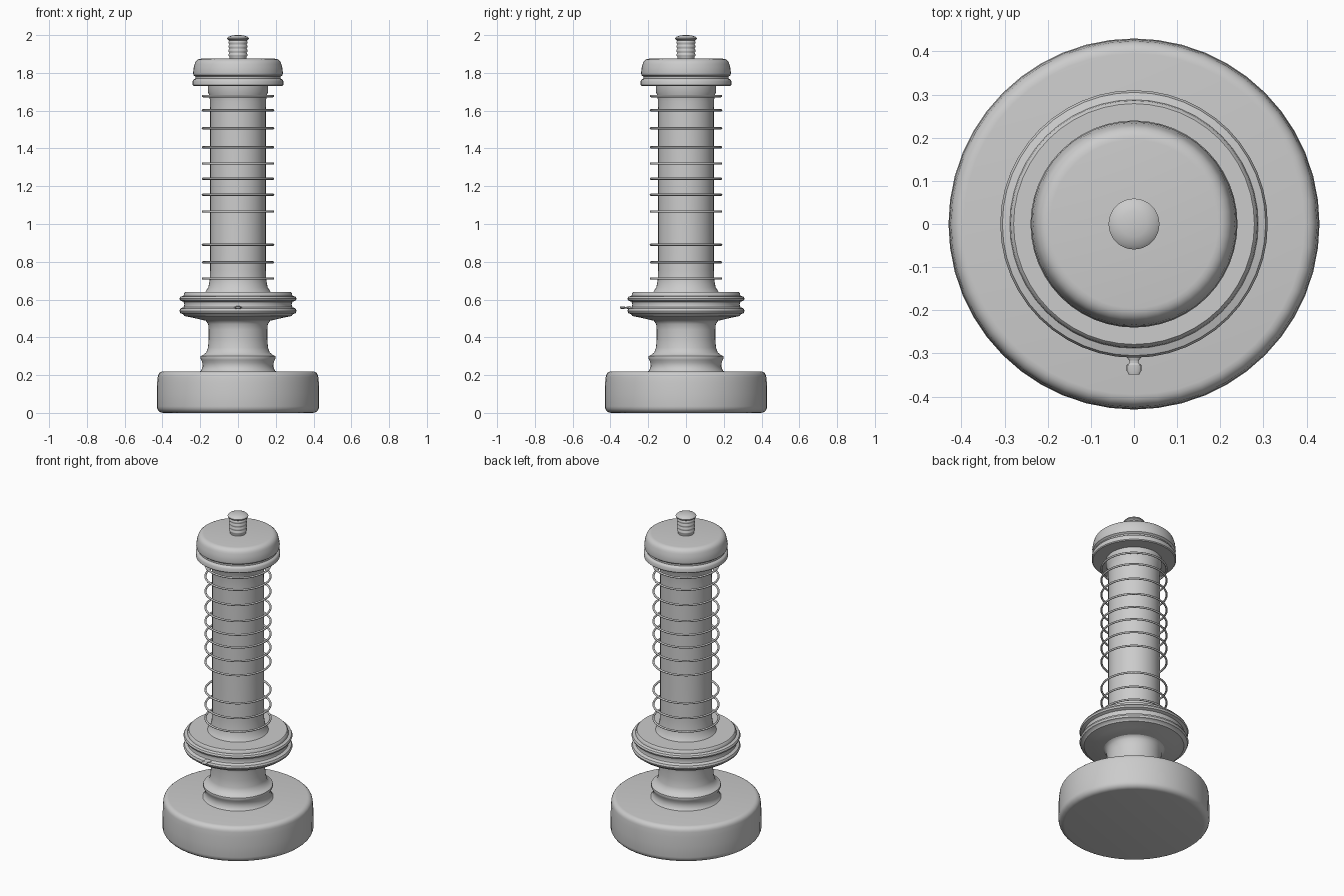
import bpy, bmesh, math
from math import sin, cos, pi


def finish(obj, angle=40):
    bpy.ops.object.select_all(action='DESELECT')
    obj.select_set(True)
    bpy.context.view_layer.objects.active = obj
    bpy.ops.object.shade_smooth_by_angle(angle=math.radians(angle))


def arc(cr, cz, rad, a0, a1, n=5):
    """Points of a rounded profile corner, angles in degrees."""
    steps = [math.radians(a0 + (a1 - a0) * i / n) for i in range(n + 1)]
    return [(cr + rad * cos(a), cz + rad * sin(a)) for a in steps]


def lathe(name, profile, segs=48):
    """Revolve (radius, z) points, listed bottom to top, with closed ends."""
    bm = bmesh.new()
    rings = [[bm.verts.new((r * cos(2 * pi * i / segs), r * sin(2 * pi * i / segs), z))
              for i in range(segs)] for r, z in profile]
    for a, b in zip(rings, rings[1:]):
        for i in range(segs):
            j = (i + 1) % segs
            bm.faces.new((a[i], a[j], b[j], b[i]))
    bm.faces.new(rings[0][::-1])
    bm.faces.new(rings[-1])
    me = bpy.data.meshes.new(name)
    bm.to_mesh(me)
    bm.free()
    obj = bpy.data.objects.new(name, me)
    bpy.context.collection.objects.link(obj)
    finish(obj)
    return obj


# Heavy round base
lathe("base", arc(0.395, 0.035, 0.035, -90, 0) + [(0.43, 0.10), (0.428, 0.16)]
      + arc(0.395, 0.19, 0.03, 0, 90))

# Collar and narrow neck between base and lower disc
lathe("neck", [(0.21, 0.212), (0.195, 0.225), (0.187, 0.245), (0.188, 0.265), (0.195, 0.28),
               (0.199, 0.29), (0.198, 0.30), (0.185, 0.307), (0.168, 0.32), (0.159, 0.345),
               (0.155, 0.39), (0.155, 0.44), (0.158, 0.47), (0.17, 0.488), (0.20, 0.50),
               (0.20, 0.53)])

# Grooved lower disc
lathe("lower_disc", [(0.15, 0.488), (0.18, 0.49), (0.235, 0.503), (0.285, 0.513), (0.29, 0.522),
                     (0.305, 0.528), (0.31, 0.54), (0.305, 0.552), (0.288, 0.56),
                     (0.284, 0.574), (0.288, 0.588), (0.306, 0.595), (0.31, 0.605),
                     (0.305, 0.615), (0.288, 0.62), (0.286, 0.633), (0.279, 0.64)])

# Central rod, flared at both ends
lathe("rod", [(0.18, 0.63), (0.17, 0.645), (0.157, 0.665), (0.15, 0.70), (0.147, 0.76),
              (0.147, 1.60), (0.148, 1.65), (0.153, 1.685), (0.16, 1.70), (0.16, 1.74)])

# Top cap with a lower rim
lathe("cap", [(0.235, 1.73), (0.24, 1.735), (0.24, 1.757), (0.235, 1.765), (0.225, 1.77),
              (0.225, 1.78), (0.236, 1.788), (0.238, 1.80), (0.234, 1.83)]
      + arc(0.195, 1.84, 0.035, 10, 90))

# Threaded stud: ridged shank and a domed head
stud = [(0.047, 1.86)]
for k in range(4):
    z = 1.885 + k * 0.022
    stud += [(0.046, z), (0.051, z + 0.008), (0.051, z + 0.013), (0.046, z + 0.02)]
stud += [(0.05, 1.973), (0.058, 1.979), (0.059, 1.984), (0.05, 1.992), (0.03, 1.998), (0.01, 2.0)]
lathe("stud", stud, 32)

# Loose wire rings around the rod
for n, z in enumerate([0.712, 0.797, 0.89, 1.066, 1.155, 1.24, 1.32, 1.406, 1.507, 1.602, 1.677]):
    bpy.ops.mesh.primitive_torus_add(major_radius=0.186, minor_radius=0.006, major_segments=48,
                                     minor_segments=8, location=(0, 0, z))
    bpy.context.object.name = f"wire_ring_{n + 1}"
    finish(bpy.context.object, 60)

# Small peg on the front of the lower disc
peg = lathe("peg", [(0.022, -0.295), (0.018, -0.308), (0.011, -0.316), (0.011, -0.322),
                    (0.017, -0.327), (0.017, -0.34), (0.012, -0.349)][::1], 16)
for v in peg.data.vertices:
    x, y, z = v.co
    v.co = (x, z, 0.557 + y * 0.4)
